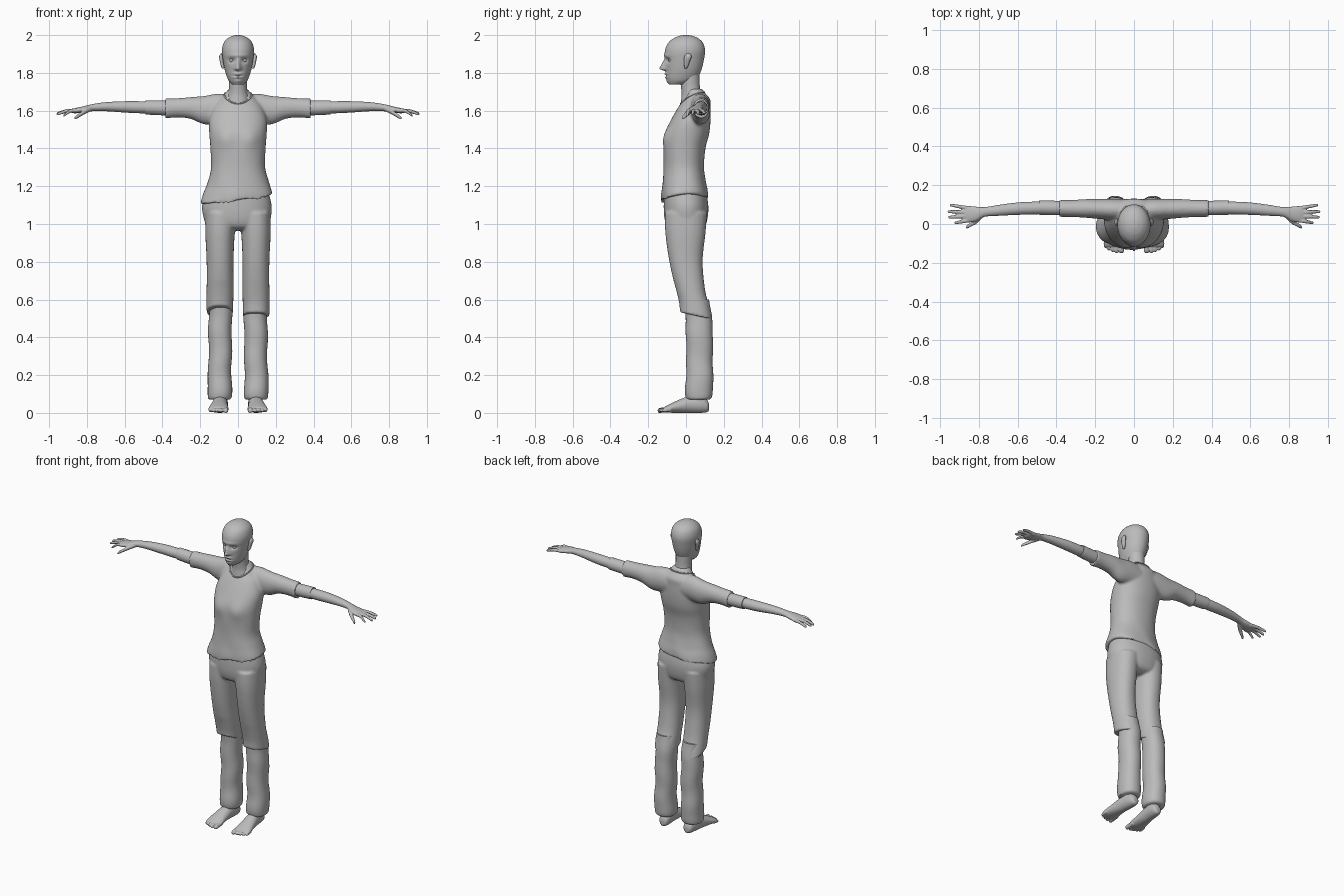
import bpy, bmesh, math
from mathutils import Vector
from mathutils.bvhtree import BVHTree

clay = bpy.data.materials.new("clay grey")
clay.diffuse_color = (0.5, 0.5, 0.5, 1)


def catmull(a, b, c, d, t):
    return 0.5 * (2 * b + (c - a) * t + (2 * a - 5 * b + 4 * c - d) * t * t
                  + (3 * b - a - 3 * c + d) * t ** 3)


def loft(bm, secs, axis="z", n=32, steps=5, p=2.0, side=1, warp=None):
    """Smooth tube; each section is (position, centre 1, centre 2, radius 1, radius 2)."""
    rows, last = [], len(secs) - 1
    for i in range(last):
        q = [secs[max(0, min(last, i + k))] for k in (-1, 0, 1, 2)]
        rows += [[catmull(*v, s / steps) for v in zip(*q)] for s in range(steps)]
    rows.append(list(secs[-1]))
    rings = []
    for t, c1, c2, r1, r2 in rows:
        ring = []
        for k in range(n):
            a = math.tau * k / n
            c, s = math.cos(a), math.sin(a)
            u = c1 + max(r1, 0.001) * math.copysign(abs(c) ** (2 / p), c)
            v = c2 + max(r2, 0.001) * math.copysign(abs(s) ** (2 / p), s)
            x, y, z = {"z": (u, v, t), "x": (t, u, v), "y": (u, t, v)}[axis]
            co = Vector((x * side, y, z))
            ring.append(bm.verts.new(warp(co) if warp else co))
        rings.append(ring)
    for a, b in zip(rings, rings[1:]):
        for k in range(n):
            bm.faces.new((a[k], a[(k + 1) % n], b[(k + 1) % n], b[k]))
    bm.faces.new(rings[0])
    bm.faces.new(rings[-1])


def finish(name, bm, voxel=0, smooth=0, angle=50):
    """Make the object; a voxel size fuses its overlapping lofts into one skin."""
    bmesh.ops.recalc_face_normals(bm, faces=bm.faces)
    me = bpy.data.meshes.new(name)
    bm.to_mesh(me)
    bm.free()
    me.materials.append(clay)
    ob = bpy.data.objects.new(name, me)
    bpy.context.collection.objects.link(ob)
    bpy.ops.object.select_all(action="DESELECT")
    ob.select_set(True)
    bpy.context.view_layer.objects.active = ob
    if voxel:
        m = ob.modifiers.new("fuse", "REMESH")
        m.mode, m.voxel_size = "VOXEL", voxel
        bpy.ops.object.modifier_apply(modifier="fuse")
        m = ob.modifiers.new("relax", "SMOOTH")
        m.factor, m.iterations = 0.5, smooth
        bpy.ops.object.modifier_apply(modifier="relax")
        if not ob.data.materials:
            ob.data.materials.append(clay)
    bpy.ops.object.shade_smooth_by_angle(angle=math.radians(angle))
    return ob


def clamp(v):
    return max(0.0, min(1.0, v))


def gauss(d, w):
    return math.exp(-(d / w) ** 2)


# Head, with the face pushed out and in by soft bumps
def face(co):
    x, y, z = co
    if y > -0.03:
        return co
    nose = clamp((1.878 - z) / 0.053) * clamp((z - 1.808) / 0.012)
    d = 0.033 * nose * gauss(x, 0.009 + 0.007 * nose)
    d += 0.005 * gauss(z - 1.892, 0.01) * gauss(x, 0.06)
    d -= 0.015 * gauss(abs(x) - 0.033, 0.017) * gauss(z - 1.866, 0.012)
    d += 0.008 * gauss(x, 0.022) * (gauss(z - 1.794, 0.006) + gauss(z - 1.776, 0.006))
    d -= 0.006 * gauss(x, 0.022) * gauss(z - 1.785, 0.004)
    d += 0.005 * gauss(x, 0.02) * gauss(z - 1.757, 0.01)
    return Vector((x, y - d, z))


bm = bmesh.new()
loft(bm, [(1.738, 0, -.045, .03, .045), (1.755, 0, -.03, .047, .068), (1.78, 0, -.02, .059, .085),
          (1.82, 0, -.012, .071, .095), (1.87, 0, -.008, .08, .103), (1.92, 0, -.005, .085, .106),
          (1.96, 0, -.002, .075, .091), (1.985, 0, 0, .052, .062), (1.997, 0, 0, .025, .03),
          (2.0, 0, 0, .004, .004)], n=96, steps=9, warp=face)
finish("head", bm, angle=80)

for s, label in ((-1, "right"), (1, "left")):
    # Eyes and ears
    bm = bmesh.new()
    loft(bm, [(1.854, .033, -.08, .002, .002), (1.858, .033, -.08, .01, .01), (1.867, .033, -.08, .014, .014),
              (1.876, .033, -.08, .01, .01), (1.88, .033, -.08, .002, .002)], n=16, side=s)
    finish(label + "_eye", bm)
    bm = bmesh.new()
    loft(bm, [(1.822, .077, -.004, .002, .002), (1.83, .08, 0, .008, .009), (1.86, .086, .005, .01, .015),
              (1.885, .09, .01, .01, .019), (1.9, .088, .012, .005, .012), (1.904, .087, .012, .001, .002)],
         n=16, side=s)
    finish(label + "_ear", bm)

# Neck
bm = bmesh.new()
loft(bm, [(1.62, 0, .03, .068, .06), (1.66, 0, .03, .06, .055), (1.69, 0, .028, .052, .051),
          (1.73, 0, .023, .048, .05), (1.79, 0, .018, .05, .054)])
finish("neck", bm)


# Shirt: torso and short sleeves fused, with an uneven hem
def shirt_folds(co):
    x, y, z = co
    w = clamp((1.32 - z) / 0.19)
    z += w * (0.12 * x + 0.08 * y + 0.008 * math.sin(38 * x + 1))
    k = 1 + 0.02 * w * math.sin(5 * math.atan2(y, x) + 20 * z)
    bust = 0.012 * gauss(abs(x) - 0.07, 0.045) * gauss(z - 1.45, 0.05) if y < 0 else 0
    return Vector((x * k, y * k - bust, z))


bm = bmesh.new()
loft(bm, [(1.13, -.006, -.007, .192, .125), (1.17, -.004, -.008, .18, .122), (1.22, 0, -.01, .162, .114),
          (1.30, 0, -.012, .143, .107), (1.40, 0, -.008, .146, .111), (1.48, 0, .006, .152, .117),
          (1.55, 0, .025, .153, .105), (1.62, 0, .045, .13, .085), (1.66, 0, .058, .1, .07),
          (1.69, 0, .052, .07, .052), (1.715, 0, .042, .051, .043)],
     n=64, p=2.2, warp=shirt_folds)
for s in (-1, 1):
    loft(bm, [(0, .07, 1.605, .055, .075), (.1, .075, 1.61, .055, .08), (.18, .078, 1.603, .052, .075),
              (.25, .08, 1.614, .048, .058), (.32, .08, 1.615, .044, .051), (.385, .08, 1.611, .044, .053)],
         axis="x", side=s)
shirt = finish("shirt", bm, voxel=0.008, smooth=5)

# Collar edge, laid onto the shirt
body = bmesh.new()
body.from_mesh(shirt.data)
tree = BVHTree.FromBMesh(body)
body.free()
rim = []
for k in range(40):
    a = math.tau * k / 40
    f = 0.5 - 0.5 * math.sin(a)
    aim = Vector((.066 * math.cos(a), .04 + .075 * math.sin(a), 1.712 - .07 * f))
    rim.append(tree.find_nearest(aim)[0])
curve = bpy.data.curves.new("collar", "CURVE")
curve.dimensions, curve.bevel_depth = "3D", 0.004
line = curve.splines.new("POLY")
line.points.add(len(rim) - 1)
for pt, co in zip(line.points, rim):
    pt.co = (*co, 1)
line.use_cyclic_u = True
curve.materials.append(clay)
bpy.context.collection.objects.link(bpy.data.objects.new("collar", curve))

# Trousers: hips and thighs fused, ending in a tilted edge at the knee
bm = bmesh.new()
loft(bm, [(.965, -.002, 0, .12, .06), (.985, -.003, 0, .16, .098), (1.03, -.004, 0, .177, .114),
          (1.1, -.006, 0, .184, .118), (1.19, -.003, -.005, .158, .108)], n=48, p=2.2)
for s, tilt, hem in ((-1, .42, .535), (1, .22, .515)):
    def knee_edge(co):
        w = clamp((0.7 - co.z) / 0.15)
        return Vector((co.x, co.y, co.z - w * tilt * (co.y - 0.05)))
    loft(bm, [(1.06, .088, 0, .085, .112), (.95, .095, -.003, .078, .106), (.8, .095, 0, .071, .088),
              (.65, .095, .024, .071, .078), (.57, .096, .045, .071, .082), (hem, .096, .053, .071, .085)],
         p=2.2, side=s, warp=knee_edge)
finish("trousers", bm, voxel=0.007, smooth=4)

for s, label in ((-1, "right"), (1, "left")):
    # Lower trouser leg
    def leg_folds(co):
        return co + Vector((0.003 * math.sin(30 * co.z + 2 * s), 0.002 * math.sin(40 * co.z), 0))
    bm = bmesh.new()
    loft(bm, [(.072, .098, .066, .056, .06), (.085, .098, .068, .063, .07), (.13, .098, .07, .065, .074),
              (.25, .095, .072, .061, .07), (.45, .094, .07, .062, .071), (.6, .093, .058, .06, .066)],
         p=2.2, side=s, warp=leg_folds)
    finish(label + "_lower_trouser_leg", bm)

    # Foot with ankle and toes
    bm = bmesh.new()
    loft(bm, [(.122, .088, .03, .012, .016), (.112, .088, .036, .028, .032), (.08, .09, .045, .037, .045),
              (.02, .095, .045, .04, .045), (-.04, .1, .034, .046, .034), (-.09, .103, .023, .053, .022),
              (-.115, .104, .017, .05, .014)], axis="y", side=s)
    loft(bm, [(.03, .092, .06, .034, .045), (.08, .092, .06, .036, .045), (.16, .093, .065, .036, .042)], side=s)
    for x, tip, r in ((.065, -.15, .014), (.09, -.15, .011), (.11, -.144, .0105),
                      (.129, -.136, .01), (.146, -.124, .0095)):
        loft(bm, [(-.08, x, .018, r, r), (tip + .018, x, .014, r, r), (tip + .005, x, .012, r * .85, r * .8),
                  (tip, x, .011, r * .3, r * .3)], axis="y", n=12, side=s)
    finish(label + "_foot", bm, voxel=0.004, smooth=1)

    # Inner sleeve
    bm = bmesh.new()
    loft(bm, [(.34, .082, 1.613, .036, .038), (.42, .083, 1.615, .037, .039), (.475, .084, 1.617, .037, .038),
              (.49, .084, 1.618, .036, .037)], axis="x", side=s)
    finish(label + "_inner_sleeve", bm)

    # Forearm, hand and fingers
    bm = bmesh.new()
    loft(bm, [(.44, .083, 1.617, .031, .031), (.52, .082, 1.618, .033, .032), (.6, .079, 1.62, .032, .03),
              (.7, .07, 1.621, .028, .024), (.77, .062, 1.616, .025, .019), (.815, .052, 1.607, .038, .017),
              (.86, .05, 1.6, .043, .014), (.88, .05, 1.597, .036, .009)], axis="x", side=s)
    for x0, y0, x1, y1, z1 in ((.845, .02, .925, .006, 1.573), (.85, .04, .957, .035, 1.58),
                               (.85, .06, .96, .064, 1.583), (.84, .08, .948, .097, 1.585)):
        xm, ym = (x0 + x1) / 2, (y0 + y1) / 2
        loft(bm, [(x0, y0, 1.6, .011, .011), (xm, ym, 1.599, .0098, .0098),
                  (x1 - .006, y1, z1 + .003, .0075, .0075), (x1, y1, z1, .003, .003)],
             axis="x", n=12, side=s)
    loft(bm, [(.775, .05, 1.61, .014, .012), (.81, .018, 1.594, .016, .012), (.84, -.002, 1.576, .012, .011),
              (.86, -.015, 1.563, .009, .009), (.867, -.019, 1.559, .003, .003)], axis="x", n=12, side=s)
    finish(label + "_arm", bm, voxel=0.004, smooth=2)
